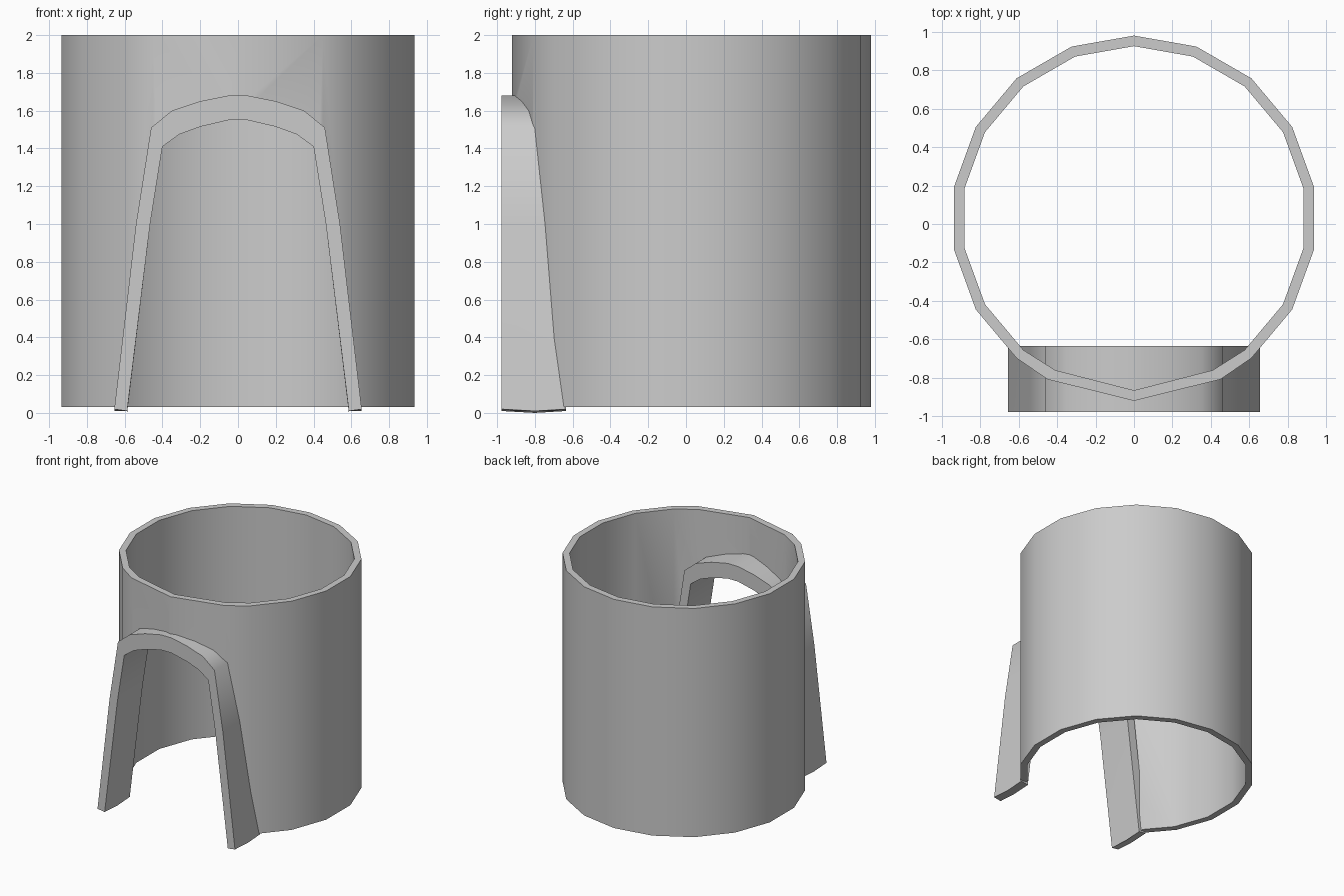
import bpy, bmesh
from math import sin, cos, radians

if "Cube" in bpy.data.objects:
    bpy.data.objects.remove(bpy.data.objects["Cube"])


def make_object(name, verts, faces):
    mesh = bpy.data.meshes.new(name)
    mesh.from_pydata(verts, [], faces)
    bm = bmesh.new()
    bm.from_mesh(mesh)
    bmesh.ops.recalc_face_normals(bm, faces=bm.faces)
    bm.to_mesh(mesh)
    bm.free()
    obj = bpy.data.objects.new(name, mesh)
    bpy.context.collection.objects.link(obj)
    return obj


def activate(obj):
    bpy.ops.object.select_all(action='DESELECT')
    obj.select_set(True)
    bpy.context.view_layer.objects.active = obj


def mirrored(half):
    """Half profile from the foot up to the crown on x = 0, mirrored across x."""
    return half + [(-x, z) for x, z in reversed(half) if x > 0]


# Round wall: 18-sided ring whose front is flattened to two wide facets
def ring(radius, corner):
    pts = [(radius * sin(radians(20 * k)), 0.03 + radius * cos(radians(20 * k)))
           for k in range(18)]
    pts[8] = corner
    pts[10] = (-corner[0], corner[1])
    return pts


outer, inner = ring(0.95, (0.45, -0.808)), ring(0.895, (0.41, -0.76))
n = len(outer)
verts = [(x, y, z) for z in (0.03, 2.0) for loop in (outer, inner) for x, y in loop]
faces = []
for i in range(n):
    j = (i + 1) % n
    for a, b in ((0, n), (n, 3 * n), (3 * n, 2 * n), (2 * n, 0)):
        faces.append((a + i, a + j, b + j, b + i))
wall = make_object("round_wall", verts, faces)

# Arched door frame: band between two profiles, front to back in three rows
arch_out = mirrored([(0.655, 0.02), (0.54, 1.0), (0.46, 1.51), (0.35, 1.6),
                     (0.2, 1.65), (0.05, 1.68), (0, 1.68)])
arch_in = mirrored([(0.587, 0.01), (0.465, 1.0), (0.40, 1.41), (0.31, 1.475),
                    (0.2, 1.515), (0.05, 1.55), (0, 1.55)])
m = len(arch_out)
section = [(arch_out, -0.977, 0), (arch_out, -0.8, -0.01), (arch_out, -0.635, 0),
           (arch_in, -0.635, 0), (arch_in, -0.8, -0.01), (arch_in, -0.977, 0)]
verts = [(x, y, z + (dz if z < 0.1 else 0)) for prof, y, dz in section for x, z in prof]
s = len(section)
faces = [(r * m + i, r * m + i + 1, (r + 1) % s * m + i + 1, (r + 1) % s * m + i)
         for r in range(s) for i in range(m - 1)]
faces += [[r * m + e for r in range(s)] for e in (0, m - 1)]
frame = make_object("door_frame", verts, faces)

# Doorway cutter: prism along the middle of the frame band
mid = [((a[0] + b[0]) / 2, (a[1] + b[1]) / 2) for a, b in zip(arch_out, arch_in)]
mid[0], mid[-1] = (mid[0][0], -0.1), (mid[-1][0], -0.1)
verts = [(x, y, z) for y in (-1.2, -0.3) for x, z in mid]
faces = [list(range(m)), list(range(m, 2 * m))]
faces += [(i, (i + 1) % m, m + (i + 1) % m, m + i) for i in range(m)]
cutter = make_object("doorway_cutter", verts, faces)
cutter.hide_render = True

mod = wall.modifiers.new("doorway", 'BOOLEAN')
mod.operation = 'DIFFERENCE'
mod.solver = 'EXACT'
mod.object = cutter
activate(wall)
bpy.ops.object.modifier_apply(modifier=mod.name)
bpy.data.objects.remove(cutter)

# Smooth shading with crisp rims
for obj in (wall, frame):
    activate(obj)
    bpy.ops.object.shade_smooth_by_angle(angle=radians(50))
